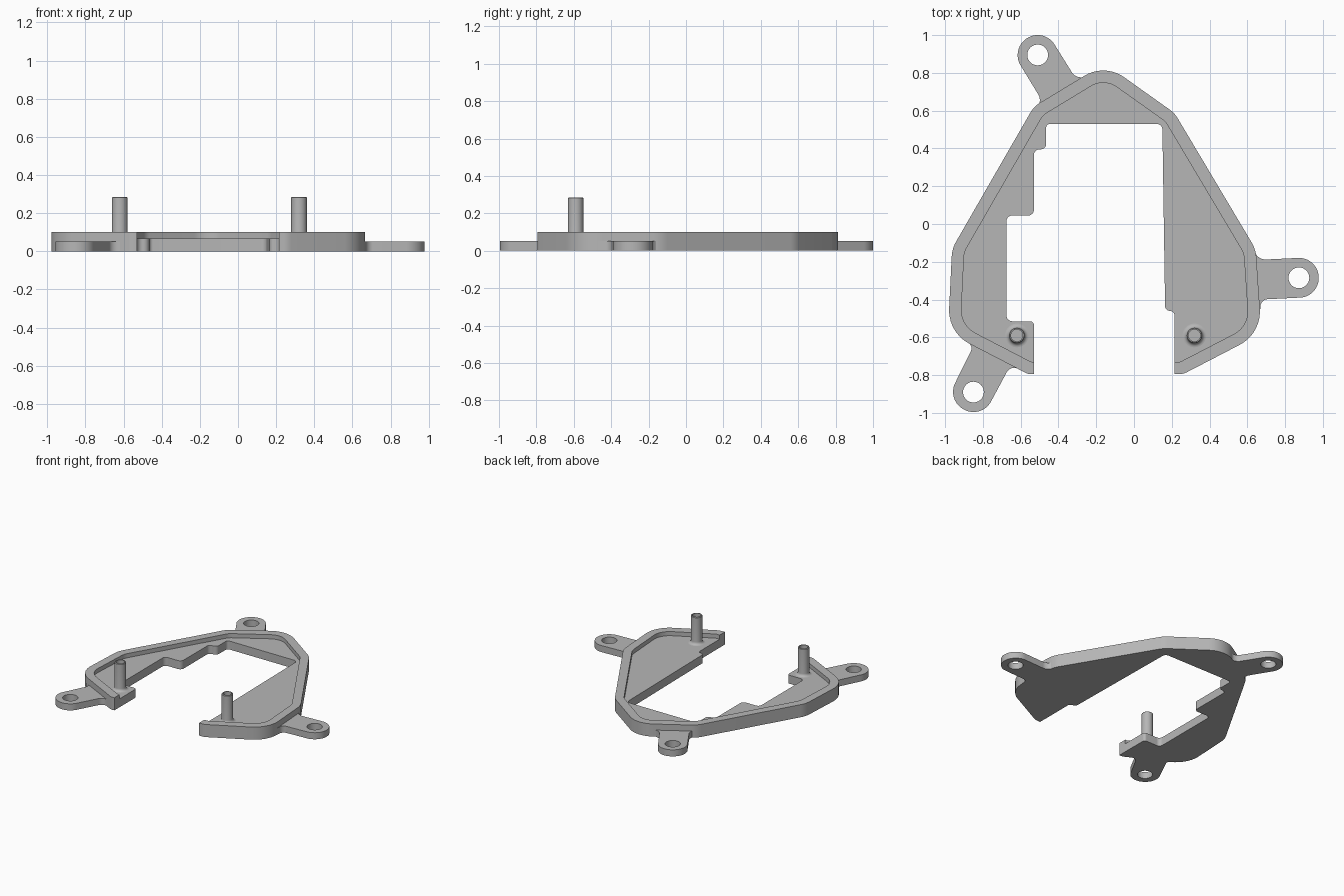
import bpy, bmesh, math
from mathutils import Vector

if "Cube" in bpy.data.objects:
    bpy.data.objects.remove(bpy.data.objects["Cube"])

FLOOR, RIM, TAB, POST = 0.067, 0.1, 0.052, 0.285
WALL = 0.065

grey = bpy.data.materials.new("plain grey")
grey.use_nodes = True
grey.diffuse_color = (0.47, 0.47, 0.47, 1)
bsdf = next(n for n in grey.node_tree.nodes if n.type == 'BSDF_PRINCIPLED')
bsdf.inputs["Base Color"].default_value = grey.diffuse_color


def rounded(corners, steps=10):
    """Closed outline from (x, y, radius) corners."""
    out = []
    for i, (x, y, r) in enumerate(corners):
        p = Vector((x, y))
        a = Vector(corners[i - 1][:2]) - p
        b = Vector(corners[(i + 1) % len(corners)][:2]) - p
        half = a.angle(b) / 2
        if r <= 0 or half > 1.56:
            out.append(p)
            continue
        cut = min(r / math.tan(half), a.length * 0.495, b.length * 0.495)
        r = cut * math.tan(half)
        a.normalize()
        b.normalize()
        centre = p + (a + b).normalized() * (r / math.sin(half))
        start, end = p + a * cut - centre, p + b * cut - centre
        sweep = math.pi - 2 * half
        for k in range(steps + 1):
            t = k / steps
            arm = (start * math.sin((1 - t) * sweep) + end * math.sin(t * sweep)) / math.sin(sweep)
            out.append(centre + arm)
    return out


def circle(x, y, r, n=40):
    return [Vector((x + r * math.cos(k * math.tau / n), y + r * math.sin(k * math.tau / n)))
            for k in range(n)]


def finish(name, mesh):
    mesh.materials.clear()
    mesh.materials.append(grey)
    obj = bpy.data.objects.new(name, mesh)
    bpy.context.collection.objects.link(obj)
    bpy.ops.object.select_all(action='DESELECT')
    obj.select_set(True)
    bpy.context.view_layer.objects.active = obj
    bpy.ops.object.shade_smooth_by_angle(angle=math.radians(30))
    return obj


def slab(name, loops, z0, z1):
    """Flat plate from outlines; inner outlines become holes."""
    curve = bpy.data.curves.new(name + "_outline", 'CURVE')
    curve.dimensions = '2D'
    curve.fill_mode = 'BOTH'
    curve.extrude = (z1 - z0) / 2
    for loop in loops:
        spline = curve.splines.new('POLY')
        spline.points.add(len(loop) - 1)
        for point, co in zip(spline.points, loop):
            point.co = (co.x, co.y, 0, 1)
        spline.use_cyclic_u = True
    temp = bpy.data.objects.new(name + "_temp", curve)
    bpy.context.collection.objects.link(temp)
    bpy.context.view_layer.update()
    graph = bpy.context.evaluated_depsgraph_get()
    mesh = bpy.data.meshes.new_from_object(temp.evaluated_get(graph))
    bpy.data.objects.remove(temp)
    bm = bmesh.new()
    bm.from_mesh(mesh)
    bmesh.ops.remove_doubles(bm, verts=bm.verts, dist=1e-5)
    bmesh.ops.translate(bm, verts=bm.verts, vec=(0, 0, (z0 + z1) / 2))
    bmesh.ops.recalc_face_normals(bm, faces=bm.faces)
    bm.to_mesh(mesh)
    bm.free()
    return finish(name, mesh)


def inset(path, t):
    """Shift an open path to its left by t, with mitred corners."""
    pts = [Vector(c[:2]) for c in path]
    normals = [Vector((a.y - b.y, b.x - a.x)).normalized() for a, b in zip(pts, pts[1:])]
    out = []
    for i, p in enumerate(pts):
        n1, n2 = normals[max(i - 1, 0)], normals[min(i, len(normals) - 1)]
        q = p + (n1 + n2) * t / (1 + n1.dot(n2))
        out.append((q.x, q.y, max(path[i][2] - t, 0)))
    return out


# Outer edge, from the right front end round the back to the left front end
outer = [(0.215, -0.795, 0), (0.26, -0.795, 0.1), (0.675, -0.58, 0.2),
         (0.645, -0.135, 0.18), (0.215, 0.587, 0.15), (-0.155, 0.85, 0.19),
         (-0.53, 0.622, 0.15), (-0.963, -0.13, 0.18), (-0.985, -0.575, 0.2),
         (-0.56, -0.795, 0.1), (-0.53, -0.795, 0)]

# Stepped edge of the central opening
opening = [(-0.53, -0.515, 0.02), (-0.675, -0.515, 0.03), (-0.675, 0.045, 0.03),
           (-0.53, 0.045, 0.03), (-0.53, 0.395, 0.03), (-0.465, 0.395, 0.03),
           (-0.465, 0.53, 0.02), (0.15, 0.53, 0.03), (0.165, -0.46, 0.03),
           (0.215, -0.46, 0.03)]

slab("base_plate", [rounded(outer + opening)], 0, FLOOR)
slab("raised_rim", [rounded(outer + inset(outer, WALL)[::-1])], FLOOR, RIM)


# Mounting ears: hole centre, outward angle, then wall and root points on each side
def ear(name, x, y, angle, wall_a, root_a, root_b, wall_b, r=0.105):
    d = Vector((math.cos(math.radians(angle)), math.sin(math.radians(angle))))
    n = Vector((d.y, -d.x))
    c = Vector((x, y))
    tips = [c + (d + n * s) * r for s in (1, -1)]
    corners = [(*wall_a, 0), (*root_a, 0.06), (*tips[0], r), (*tips[1], r),
               (*root_b, 0.06), (*wall_b, 0)]
    slab(name, [rounded(corners, 16), circle(x, y, 0.055)], 0, TAB)


ear("back_ear", -0.51, 0.895, 122, (-0.22, 0.795), (-0.305, 0.765), (-0.485, 0.65), (-0.56, 0.56))
ear("left_ear", 0.873, -0.285, 3, (0.667, -0.47), (0.672, -0.40), (0.655, -0.19), (0.625, -0.105))
ear("front_ear", -0.85, -0.89, 242, (-0.905, -0.615), (-0.85, -0.645), (-0.655, -0.75), (-0.58, -0.78))


# Hollow posts with a flared foot
def post(name, x, y, r=0.041, bore=0.031, flare=0.022, n=40):
    profile = [(r + flare * (1 - math.sin(a)), FLOOR + flare * (1 - math.cos(a)))
               for a in (k * math.pi / 12 for k in range(7))]
    profile += [(r, POST - 0.004), (r - 0.004, POST), (bore, POST), (bore, RIM), (0, RIM)]
    bm = bmesh.new()
    verts = [bm.verts.new((px, 0, pz)) for px, pz in profile]
    edges = [bm.edges.new(pair) for pair in zip(verts, verts[1:])]
    bmesh.ops.spin(bm, geom=verts + edges, cent=(0, 0, 0), axis=(0, 0, 1),
                   angle=math.tau, steps=n)
    bmesh.ops.remove_doubles(bm, verts=bm.verts, dist=1e-5)
    bmesh.ops.recalc_face_normals(bm, faces=bm.faces)
    if sum(f.normal.dot(f.calc_center_median() * Vector((1, 1, 0)).length)
           for f in bm.faces if f.calc_center_median().z > POST - 0.001) < 0:
        bmesh.ops.reverse_faces(bm, faces=bm.faces)
    mesh = bpy.data.meshes.new(name)
    bm.to_mesh(mesh)
    bm.free()
    finish(name, mesh).location = (x, y, 0)


post("right_post", -0.62, -0.59)
post("left_post", 0.32, -0.59)
